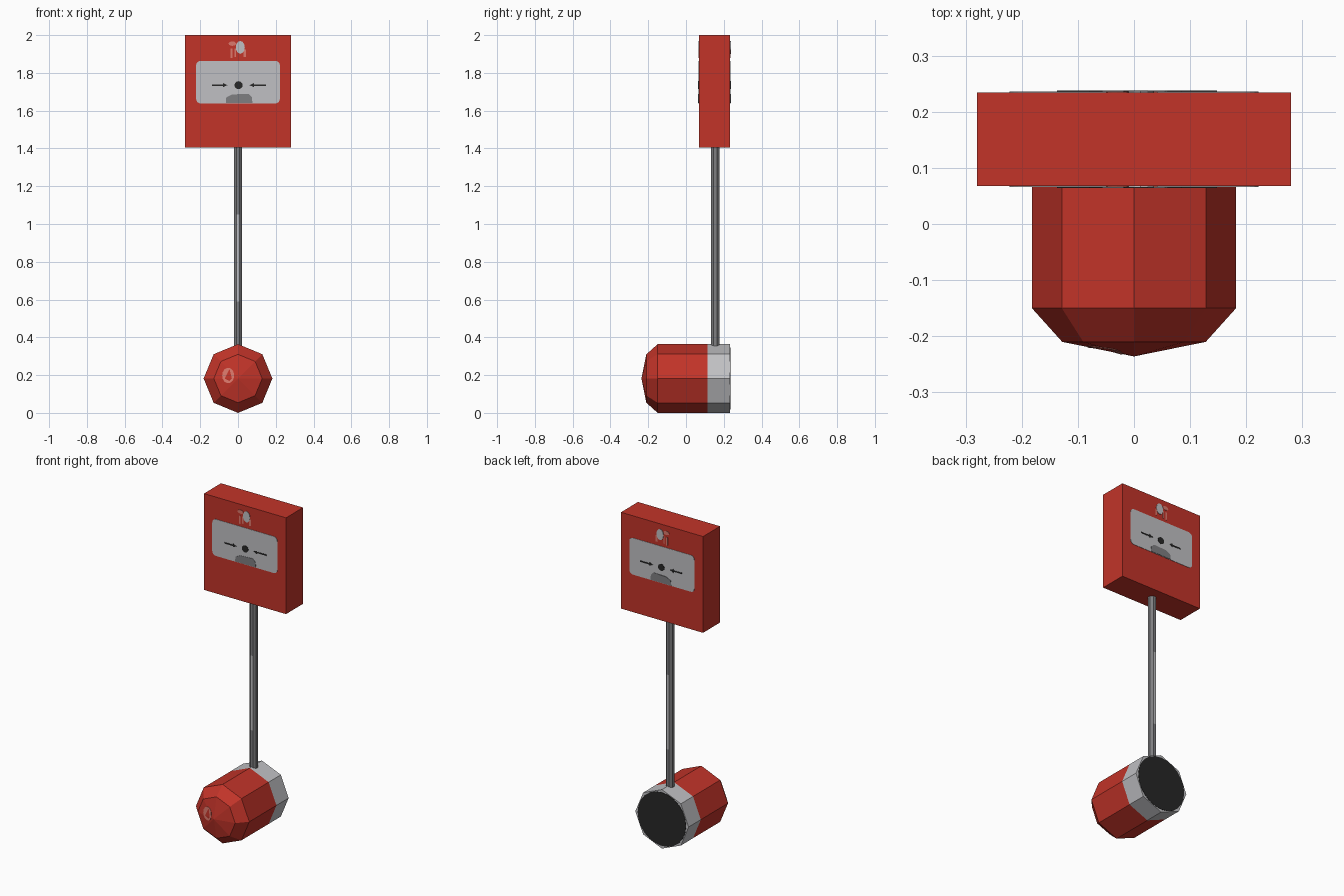
import bpy, bmesh, math

if "Cube" in bpy.data.objects:
    bpy.data.objects.remove(bpy.data.objects["Cube"])


def material(name, rgb):
    m = bpy.data.materials.new(name)
    m.diffuse_color = (*rgb, 1.0)
    m.use_nodes = True
    m.node_tree.nodes["Principled BSDF"].inputs["Base Color"].default_value = m.diffuse_color
    return m


RED = material("signal red", (0.54, 0.034, 0.022))
LIGHT = material("light grey", (0.53, 0.53, 0.55))
STEEL = material("steel grey", (0.21, 0.21, 0.22))
DARK = material("near black", (0.02, 0.02, 0.02))
PINK = material("pale red", (0.72, 0.19, 0.15))


def finish(name, bm, *mats):
    bmesh.ops.recalc_face_normals(bm, faces=bm.faces[:])
    me = bpy.data.meshes.new(name)
    bm.to_mesh(me)
    bm.free()
    for m in mats:
        me.materials.append(m)
    ob = bpy.data.objects.new(name, me)
    bpy.context.collection.objects.link(ob)
    return ob


def prism(name, outline, y0, y1, mat):
    """Extrude an (x, z) outline from y0 to y1."""
    bm = bmesh.new()
    f = bm.faces.new([bm.verts.new((x, y0, z)) for x, z in outline])
    new = bmesh.ops.extrude_face_region(bm, geom=[f])["geom"]
    for v in new:
        if isinstance(v, bmesh.types.BMVert):
            v.co.y = y1
    return finish(name, bm, mat)


def ellipse(cx, cz, rx, rz, n=12):
    return [(cx + rx * math.cos(2 * math.pi * i / n),
             cz + rz * math.sin(2 * math.pi * i / n)) for i in range(n)]


def rect(x0, x1, z0, z1):
    return [(x0, z0), (x1, z0), (x1, z1), (x0, z1)]


def rounded(x0, x1, z0, z1, r, n=4):
    pts = []
    for k, (cx, cz) in enumerate([(x1 - r, z1 - r), (x0 + r, z1 - r),
                                  (x0 + r, z0 + r), (x1 - r, z0 + r)]):
        for i in range(n + 1):
            a = math.pi / 2 * (k + i / n)
            pts.append((cx + r * math.cos(a), cz + r * math.sin(a)))
    return pts


# Call point box
BOX_F, BOX_B = 0.068, 0.234
prism("call_point_box", rect(-0.28, 0.28, 1.406, 2.0), BOX_F, BOX_B, RED)

# Painted details, repeated on the front and back of the box
arrow = [(0.06, 1.735), (0.085, 1.746), (0.085, 1.739), (0.148, 1.739),
         (0.148, 1.731), (0.085, 1.731), (0.085, 1.724)]
details = [
    ("window_panel", rounded(-0.222, 0.222, 1.638, 1.864, 0.025), 0.002, LIGHT),
    ("press_tab", [(-0.065, 1.64), (-0.062, 1.67), (-0.03, 1.686), (0.055, 1.689),
                   (0.073, 1.672), (0.077, 1.64)], 0.004, STEEL),
    ("press_dot", ellipse(0.003, 1.735, 0.022, 0.021), 0.004, DARK),
    ("right_arrow", arrow, 0.004, DARK),
    ("left_arrow", [(-x * 0.93, z) for x, z in arrow], 0.004, DARK),
    ("symbol_blob", ellipse(0.012, 1.935, 0.024, 0.034), 0.003, LIGHT),
    ("symbol_cap", ellipse(-0.03, 1.955, 0.02, 0.012), 0.002, PINK),
    ("symbol_left_bar", rect(-0.04, -0.03, 1.88, 1.93), 0.002, PINK),
    ("symbol_middle_bar", rect(-0.018, -0.010, 1.885, 1.93), 0.002, PINK),
    ("symbol_right_bar", rect(0.030, 0.042, 1.885, 1.925), 0.002, PINK),
]
for side, y, s in (("front", BOX_F, -1), ("back", BOX_B, 1)):
    for name, outline, h, mat in details:
        prism(f"{side}_{name}", outline, y, y + s * h, mat)

# Conduit rod with a worn lighter band on its front and back faces
ROD_Y, ROD_R = 0.155, 0.024
bm = bmesh.new()
rings = []
for z in (0.34, 0.59, 1.05, 1.41):
    rings.append([bm.verts.new((ROD_R * math.cos(math.pi / 4 * (i + 0.5)),
                                ROD_Y + ROD_R * math.sin(math.pi / 4 * (i + 0.5)), z))
                  for i in range(8)])
for k in range(3):
    for i in range(8):
        j = (i + 1) % 8
        f = bm.faces.new((rings[k][i], rings[k][j], rings[k + 1][j], rings[k + 1][i]))
        f.normal_update()
        f.material_index = 1 if k == 1 and abs(f.normal.y) > 0.9 else 0
bm.faces.new(rings[0])
bm.faces.new(rings[-1])
finish("conduit_rod", bm, STEEL, LIGHT)

# Octagonal sounder lathed along y: red front, grey base
CZ, R, R_TIP, TIP, SHOULDER = 0.182, 0.182, 0.128, -0.236, -0.210
bm = bmesh.new()
tip = bm.verts.new((0, TIP, CZ))
rings = [[bm.verts.new((x, y, z)) for x, z in ellipse(0, CZ, r, r, 8)]
         for y, r in ((SHOULDER, R_TIP), (-0.15, R), (0.115, R), (0.234, R))]
for i in range(8):
    j = (i + 1) % 8
    bm.faces.new((tip, rings[0][i], rings[0][j]))
    for k in range(3):
        f = bm.faces.new((rings[k][i], rings[k][j], rings[k + 1][j], rings[k + 1][i]))
        f.material_index = 1 if k == 2 else 0
bm.faces.new(rings[3]).material_index = 1
finish("sounder_body", bm, RED, LIGHT)

# Dark round back plate
prism("sounder_back_plate", ellipse(0, CZ, 0.165, 0.165, 24), 0.233, 0.236, DARK)

# Pale highlight spot lying on the front cone
slope = (SHOULDER - TIP) / (R_TIP * math.cos(math.pi / 8))
spot = prism("sounder_spot", ellipse(-0.052, CZ + 0.016, 0.032, 0.041, 14), 0, 0.002, PINK)
for v in spot.data.vertices:
    d = max(v.co.x * math.cos(a) + (v.co.z - CZ) * math.sin(a)
            for a in [math.pi / 8 * (2 * i + 1) for i in range(8)])
    v.co.y += TIP + slope * d - 0.0015
